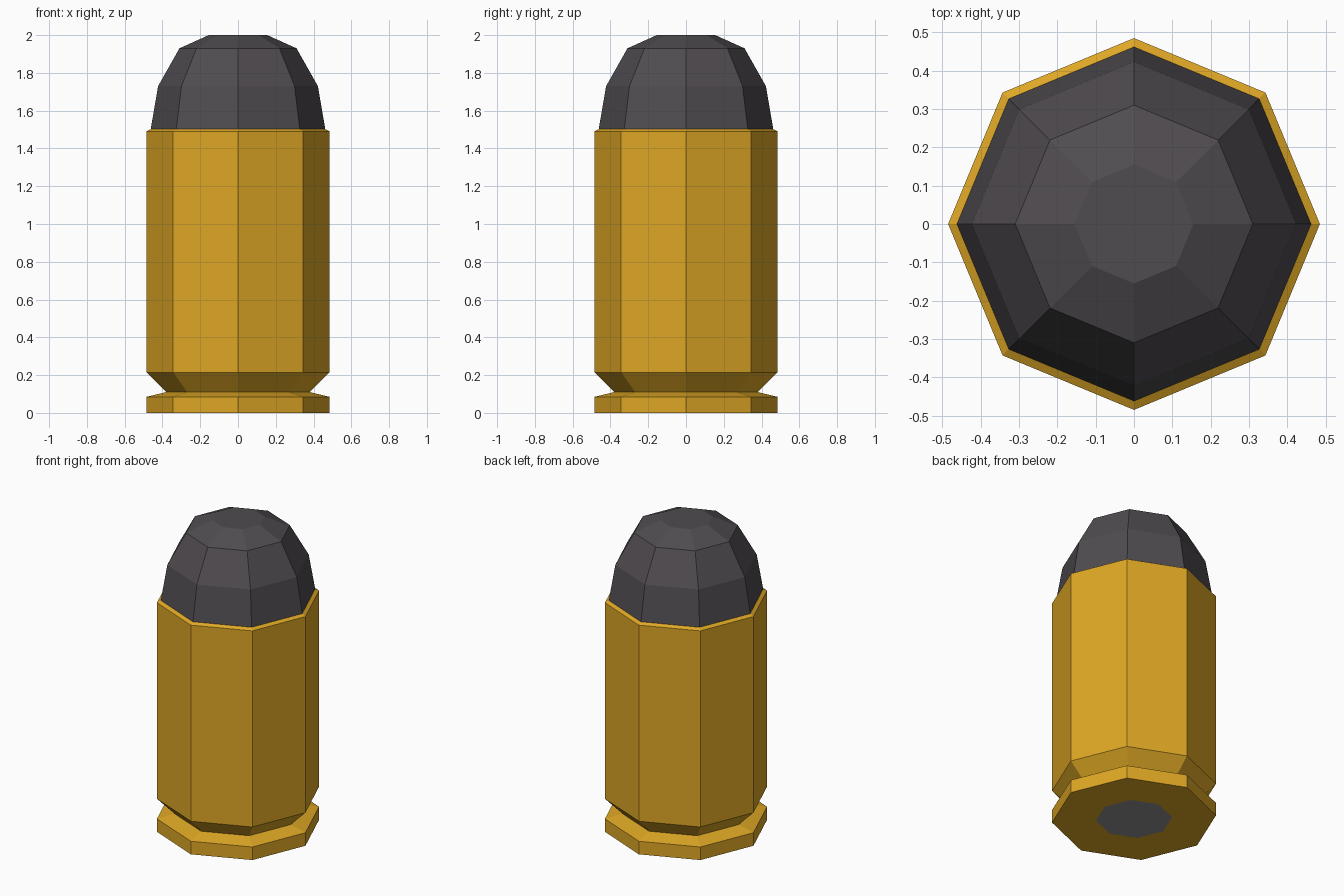
import bpy, bmesh, math

if "Cube" in bpy.data.objects:
    bpy.data.objects.remove(bpy.data.objects["Cube"])

SIDES = 8


def material(name, rgb):
    lin = [(c / 255 / 12.92) if c < 11 else ((c / 255 + 0.055) / 1.055) ** 2.4 for c in rgb]
    m = bpy.data.materials.new(name)
    m.diffuse_color = (*lin, 1)
    m.use_nodes = True
    m.node_tree.nodes["Principled BSDF"].inputs["Base Color"].default_value = m.diffuse_color
    return m


def lathe(name, profile, mat, cap_bottom=False, cap_top=False):
    """Revolve (radius, z) points into a flat-faced octagonal part."""
    bm = bmesh.new()
    rings = []
    for r, z in profile:
        rings.append([bm.verts.new((r * math.cos(i * math.tau / SIDES),
                                    r * math.sin(i * math.tau / SIDES), z))
                      for i in range(SIDES)])
    for a, b in zip(rings, rings[1:]):
        for i in range(SIDES):
            j = (i + 1) % SIDES
            bm.faces.new((a[i], a[j], b[j], b[i]))
    if cap_bottom:
        bm.faces.new(rings[0][::-1])
    if cap_top:
        bm.faces.new(rings[-1])
    me = bpy.data.meshes.new(name)
    bm.to_mesh(me)
    bm.free()
    me.materials.append(mat)
    ob = bpy.data.objects.new(name, me)
    bpy.context.collection.objects.link(ob)
    return ob


brass = material("brass", (222, 167, 37))
lead = material("dark lead", (80, 76, 80))
steel = material("primer grey", (145, 145, 145))

# Case: base ring, rim, extractor groove, straight wall and bevelled mouth
lathe("case", [(0.225, 0), (0.485, 0), (0.485, 0.085), (0.38, 0.11),
               (0.485, 0.215), (0.485, 1.49), (0.462, 1.503)], brass)

# Rounded slug closing the mouth of the case
lathe("slug", [(0.462, 1.503), (0.423, 1.73), (0.31, 1.93), (0.155, 2.0)],
      lead, cap_top=True)

# Primer disc flush in the base
lathe("primer", [(0.225, 0), (0.225, 0.02)], steel, cap_bottom=True)
